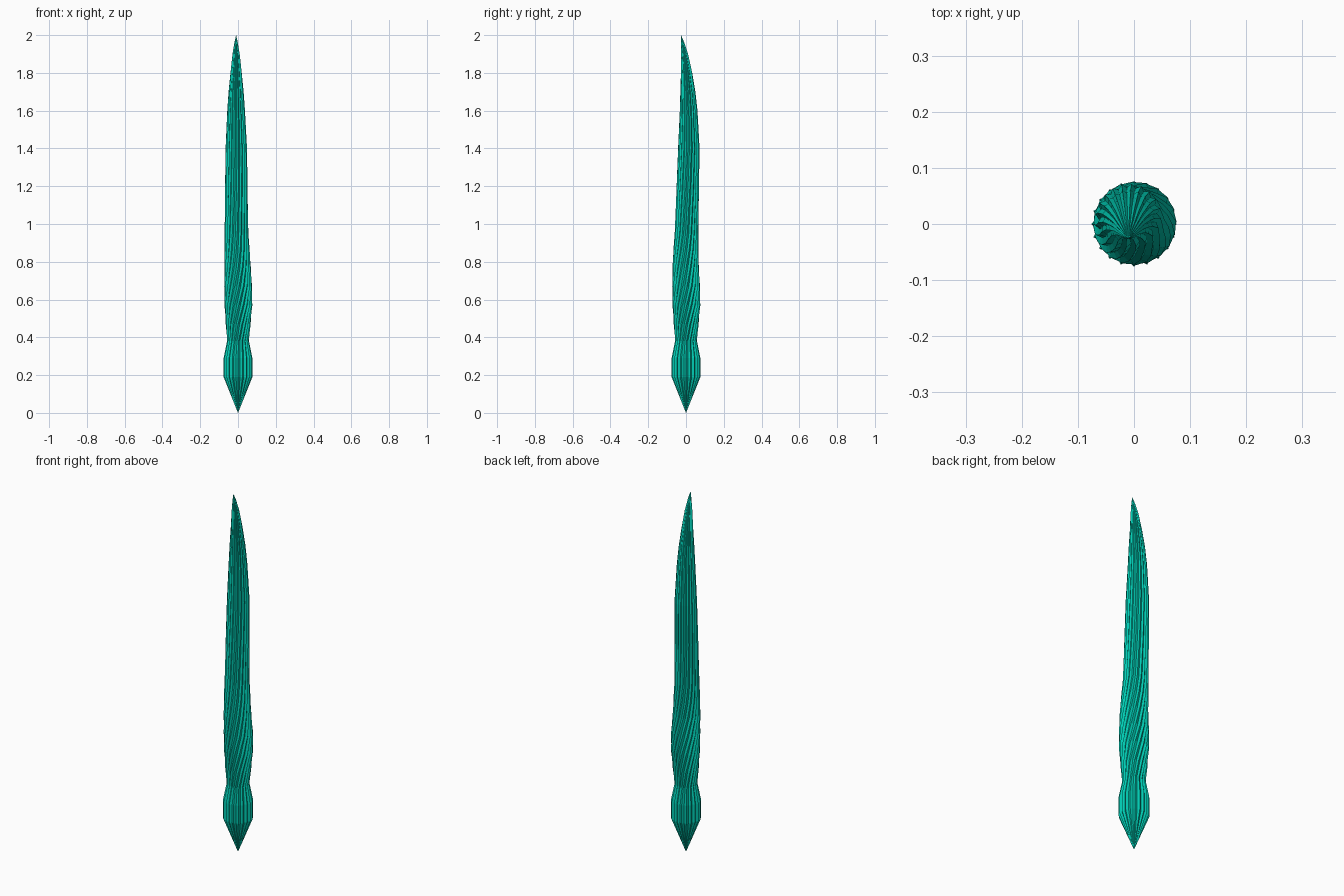
import bpy, bmesh
from math import sin, cos, pi

if "Cube" in bpy.data.objects:
    bpy.data.objects.remove(bpy.data.objects["Cube"])

RIDGES = 20
# height, centre x, centre y, ridge radius, twist in radians
STATIONS = [
    (0.19, 0.0, 0.0, 0.076, 0.0),
    (0.29, 0.0, 0.0, 0.076, 0.0),
    (0.38, 0.0, 0.0, 0.058, 0.05),
    (0.47, 0.001, 0.001, 0.066, 0.3),
    (0.57, 0.002, 0.002, 0.074, 0.65),
    (0.67, 0.001, 0.001, 0.074, 1.0),
    (0.77, -0.002, -0.002, 0.070, 1.3),
    (0.86, -0.005, 0.0, 0.067, 1.5),
    (0.95, -0.008, 0.003, 0.063, 1.63),
    (1.18, -0.009, 0.009, 0.060, 1.75),
    (1.40, -0.009, 0.015, 0.057, 1.8),
    (1.60, -0.010, 0.014, 0.047, 1.8),
    (1.70, -0.010, 0.010, 0.040, 1.8),
    (1.80, -0.010, 0.003, 0.030, 1.8),
    (1.90, -0.010, -0.008, 0.019, 1.8),
    (1.96, -0.010, -0.018, 0.009, 1.8),
]


def fluted_ring(bm, z, cx, cy, radius, twist):
    """Star-shaped loop: alternating ridges and grooves."""
    ring = []
    for i in range(2 * RIDGES):
        a = pi * i / RIDGES + twist
        r = radius * (1.0 if i % 2 == 0 else 0.88)
        ring.append(bm.verts.new((cx + r * cos(a), cy + r * sin(a), z)))
    return ring


# Twisted, fluted shaft with pointed ends
bm = bmesh.new()
rings = [fluted_ring(bm, *s) for s in STATIONS]
bottom = bm.verts.new((0, 0, 0))
top = bm.verts.new((-0.01, -0.026, 2.0))
n = 2 * RIDGES
for lower, upper in zip(rings, rings[1:]):
    for i in range(n):
        j = (i + 1) % n
        bm.faces.new((lower[i], lower[j], upper[j], upper[i]))
for i in range(n):
    j = (i + 1) % n
    bm.faces.new((bottom, rings[0][j], rings[0][i]))
    bm.faces.new((top, rings[-1][i], rings[-1][j]))
bmesh.ops.recalc_face_normals(bm, faces=bm.faces)

mesh = bpy.data.meshes.new("twisted_spike")
bm.to_mesh(mesh)
bm.free()
spike = bpy.data.objects.new("twisted_spike", mesh)
bpy.context.collection.objects.link(spike)

# Teal colour
mat = bpy.data.materials.new("teal")
mat.diffuse_color = (0.0, 0.6, 0.45, 1)
mat.use_nodes = True
mat.node_tree.nodes["Principled BSDF"].inputs["Base Color"].default_value = mat.diffuse_color
mesh.materials.append(mat)
